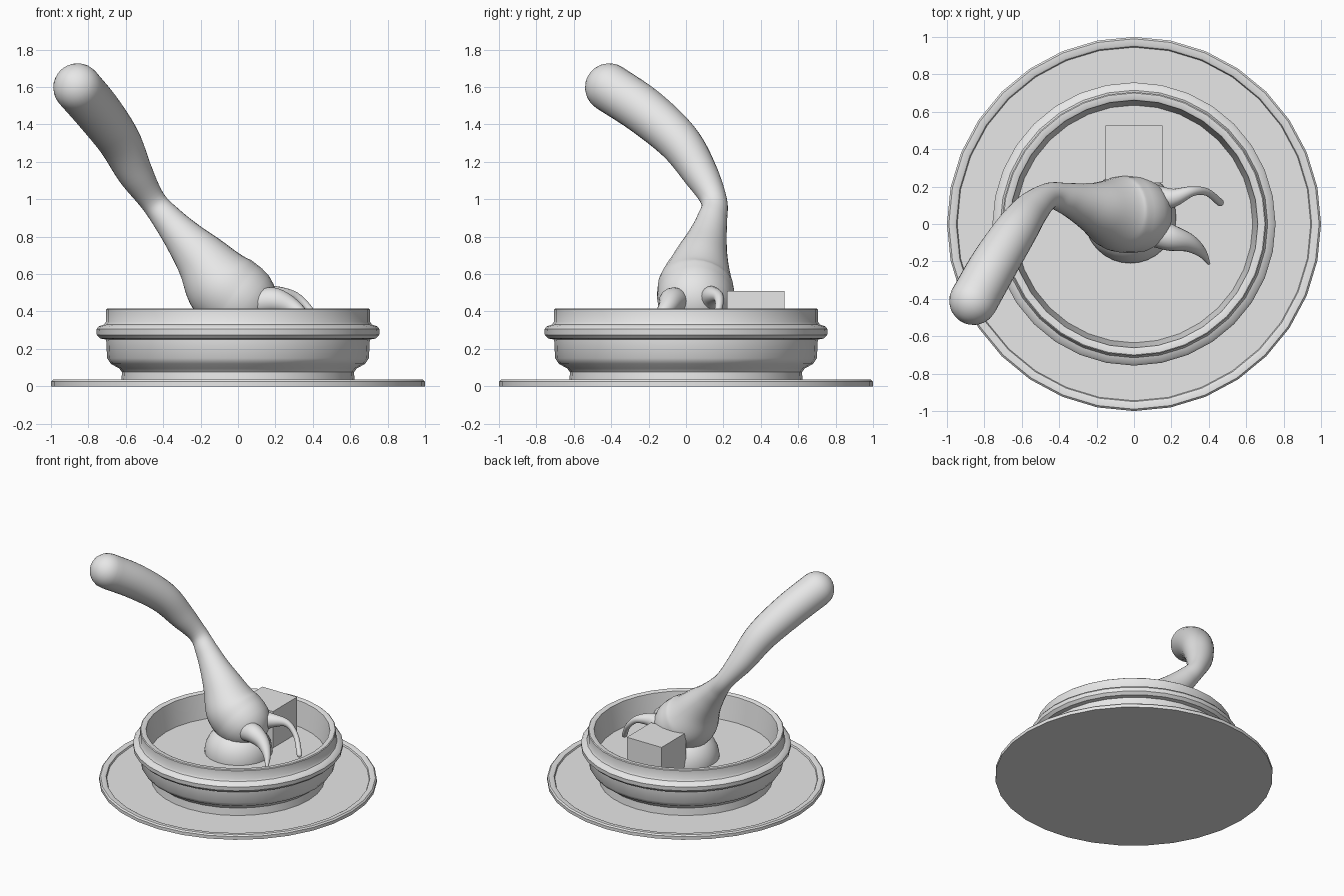
import bpy, bmesh, math
from mathutils import Vector

if "Cube" in bpy.data.objects:
    bpy.data.objects.remove(bpy.data.objects["Cube"])

grey = bpy.data.materials.new("grey")
grey.diffuse_color = (0.8, 0.8, 0.8, 1)
grey.use_nodes = True
grey.node_tree.nodes["Principled BSDF"].inputs["Base Color"].default_value = grey.diffuse_color


def finish(name, bm, angle=None):
    bmesh.ops.recalc_face_normals(bm, faces=bm.faces)
    me = bpy.data.meshes.new(name)
    bm.to_mesh(me)
    bm.free()
    ob = bpy.data.objects.new(name, me)
    bpy.context.collection.objects.link(ob)
    me.materials.append(grey)
    if angle:
        bpy.ops.object.select_all(action='DESELECT')
        ob.select_set(True)
        bpy.context.view_layer.objects.active = ob
        bpy.ops.object.shade_smooth_by_angle(angle=math.radians(angle))
    return ob


def skin(bm, rings, cap=True):
    n = len(rings[0])
    for a, b in zip(rings, rings[1:]):
        for i in range(n):
            j = (i + 1) % n
            bm.faces.new((a[i], a[j], b[j], b[i]))
    if cap:
        bm.faces.new(rings[0])
        bm.faces.new(rings[-1])


def lathe(name, profile, n=32, center=(0, 0), angle=35):
    bm = bmesh.new()
    rings = [[bm.verts.new((center[0] + r * math.cos(2 * math.pi * i / n),
                            center[1] + r * math.sin(2 * math.pi * i / n), z))
              for i in range(n)] for r, z in profile]
    skin(bm, rings)
    return finish(name, bm, angle)


def tube(name, points, n=28, steps=6):
    """Smooth tube through (x, y, z, radius) points with rounded ends."""
    P = [Vector(p) for p in points]
    P = [2 * P[0] - P[1]] + P + [2 * P[-1] - P[-2]]
    path = []
    for k in range(1, len(P) - 2):
        a, b, c, d = P[k - 1:k + 3]
        for s in range(steps):
            t = s / steps
            path.append(0.5 * (2 * b + (c - a) * t + (2 * a - 5 * b + 4 * c - d) * t * t
                               + (3 * b - a - 3 * c + d) * t ** 3))
    path.append(P[-2])
    pos = [p.to_3d() for p in path]
    tan = [(pos[min(i + 1, len(pos) - 1)] - pos[max(i - 1, 0)]).normalized()
           for i in range(len(pos))]
    rows = [(p, t, q[3]) for p, t, q in zip(pos, tan, path)]
    # rounded ends
    angs = [math.radians(a) for a in (15, 30, 45, 60, 75, 86)]
    first, last = rows[0], rows[-1]
    head = [(first[0] - first[1] * first[2] * math.sin(a), first[1], first[2] * math.cos(a))
            for a in reversed(angs)]
    tail = [(last[0] + last[1] * last[2] * math.sin(a), last[1], last[2] * math.cos(a))
            for a in angs]
    rows = head + rows + tail
    bm = bmesh.new()
    u = rows[0][1].orthogonal().normalized()
    rings = []
    for p, t, r in rows:
        u = (u - t * u.dot(t)).normalized()
        v = t.cross(u)
        rings.append([bm.verts.new(p + r * (u * math.cos(2 * math.pi * i / n)
                                            + v * math.sin(2 * math.pi * i / n)))
                      for i in range(n)])
    skin(bm, rings)
    return finish(name, bm, 60)


# flat saucer with a low raised rim
lathe("base_plate", [(1.0, 0), (1.0, 0.025), (0.99, 0.035), (0.96, 0.035), (0.95, 0.03),
                     (0.945, 0.018), (0.3, 0.018)])

# hollow bowl with a raised bead
lathe("bowl", [(0.625, 0.015), (0.62, 0.075), (0.635, 0.095), (0.68, 0.12), (0.70, 0.15),
               (0.705, 0.25), (0.735, 0.255), (0.755, 0.275), (0.757, 0.305), (0.745, 0.32),
               (0.715, 0.33), (0.706, 0.345), (0.706, 0.41), (0.70, 0.415), (0.67, 0.415),
               (0.662, 0.41), (0.635, 0.22), (0.2, 0.22)])

# rounded foot standing on the bowl floor
lathe("foot", [(0.245, 0.215), (0.245, 0.24), (0.235, 0.29), (0.21, 0.34), (0.17, 0.38),
               (0.1, 0.41), (0.02, 0.42)], center=(-0.02, 0.035))

# swelling body, narrow neck and bent handle
tube("body_and_handle", [(0.0, 0.05, 0.47, 0.205), (-0.09, 0.055, 0.545, 0.2),
                         (-0.185, 0.08, 0.67, 0.15), (-0.28, 0.11, 0.78, 0.11),
                         (-0.37, 0.138, 0.885, 0.083), (-0.455, 0.15, 0.99, 0.07),
                         (-0.55, 0.075, 1.14, 0.095), (-0.635, -0.04, 1.31, 0.115),
                         (-0.75, -0.22, 1.47, 0.127), (-0.87, -0.435, 1.61, 0.128)][:-1]
     + [(-0.858, -0.41, 1.597, 0.13)])

# two curved claws
tube("front_claw", [(0.12, -0.05, 0.45, 0.075), (0.2, -0.075, 0.455, 0.07),
                    (0.29, -0.1, 0.42, 0.05), (0.36, -0.15, 0.36, 0.028),
                    (0.4, -0.21, 0.285, 0.008)], n=16)
tube("back_claw", [(0.12, 0.135, 0.46, 0.075), (0.21, 0.14, 0.485, 0.05),
                   (0.31, 0.175, 0.475, 0.027), (0.39, 0.17, 0.4, 0.02),
                   (0.46, 0.115, 0.29, 0.02)], n=16)

# plain block behind the body
bm = bmesh.new()
bmesh.ops.create_cube(bm, size=1)
for v in bm.verts:
    v.co = Vector((v.co.x * 0.305, v.co.y * 0.305 + 0.373, v.co.z * 0.305 + 0.357))
finish("block", bm)
